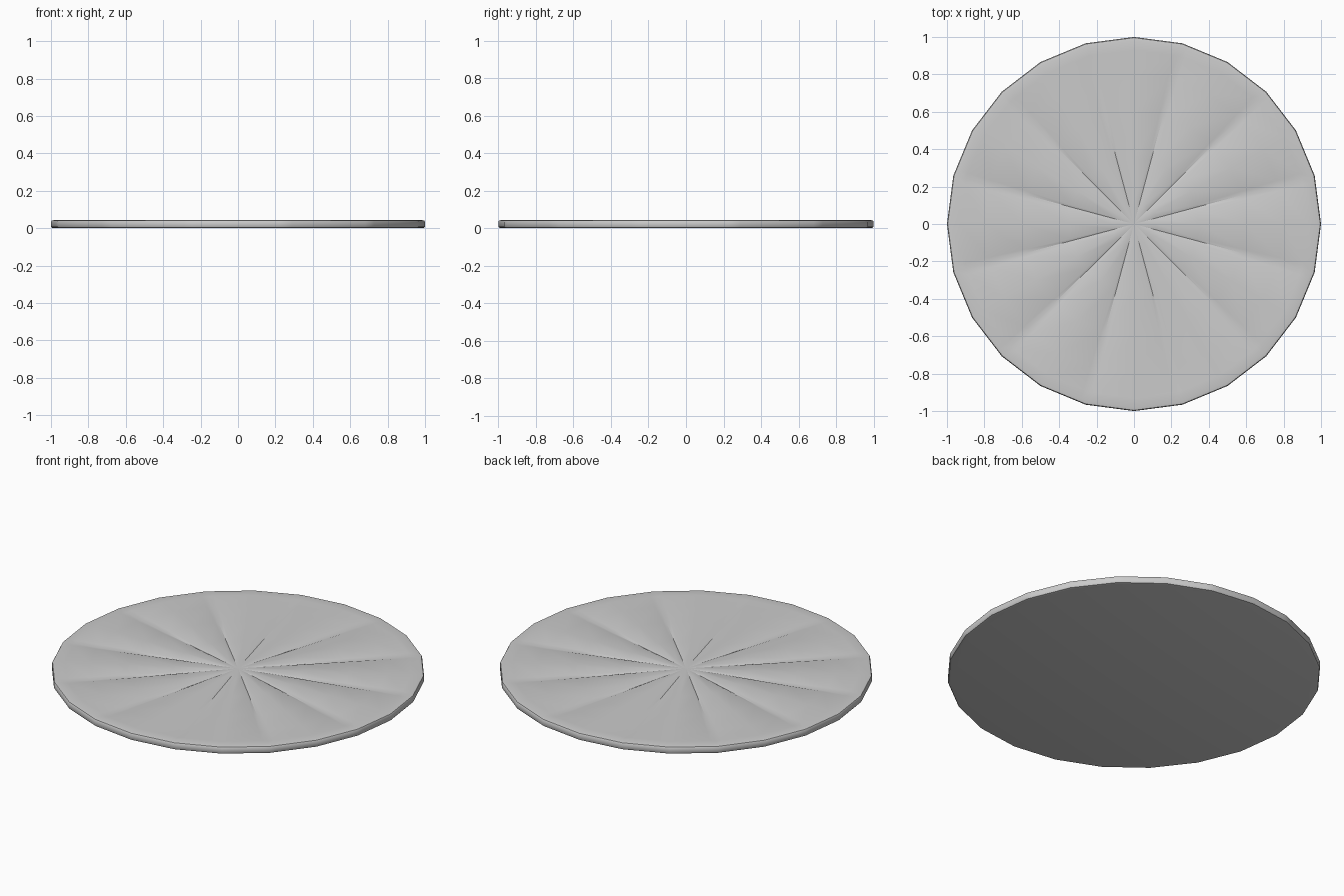
import bpy, bmesh, math
from mathutils import Vector

if "Cube" in bpy.data.objects:
    bpy.data.objects.remove(bpy.data.objects["Cube"])

SIDES = 24
T = 0.13  # groove half width as a fraction of one side

# Outline directions: 24 corners, with extra points either side of each groove
corners = [Vector((math.cos(i * math.tau / SIDES), math.sin(i * math.tau / SIDES), 0))
           for i in range(SIDES)]
outline = []
for i, c in enumerate(corners):
    if i % 2:
        outline += [(c.lerp(corners[i - 1], T), 0), (c, 1),
                    (c.lerp(corners[(i + 1) % SIDES], T), 0)]
    else:
        outline.append((c, 0))

# Rings from the bottom edge over the rim to the middle: radius, height, groove depth
rings = [(0.985, 0.0, 0), (0.996, 0.003, 0), (1.0, 0.01, 0), (1.0, 0.034, 0),
         (0.996, 0.041, 0), (0.98, 0.044, 0), (0.93, 0.044, 0.003),
         (0.8, 0.044, 0.007), (0.6, 0.044, 0.007), (0.35, 0.044, 0.005),
         (0.12, 0.044, 0.002)]

bm = bmesh.new()
loops = [[bm.verts.new((p.x * r, p.y * r, z - g * d)) for p, g in outline]
         for r, z, d in rings]
n = len(outline)
for a, b in zip(loops, loops[1:]):
    for i in range(n):
        j = (i + 1) % n
        bm.faces.new((a[i], a[j], b[j], b[i]))
centre = bm.verts.new((0, 0, 0.044))
for i in range(n):
    bm.faces.new((loops[-1][i], loops[-1][(i + 1) % n], centre))
bm.faces.new(list(reversed(loops[0])))
bmesh.ops.recalc_face_normals(bm, faces=bm.faces)

# Grooved disc
mesh = bpy.data.meshes.new("grooved_disc")
bm.to_mesh(mesh)
bm.free()
disc = bpy.data.objects.new("grooved_disc", mesh)
bpy.context.collection.objects.link(disc)
bpy.context.view_layer.objects.active = disc
disc.select_set(True)
bpy.ops.object.shade_smooth_by_angle(angle=math.radians(40))
